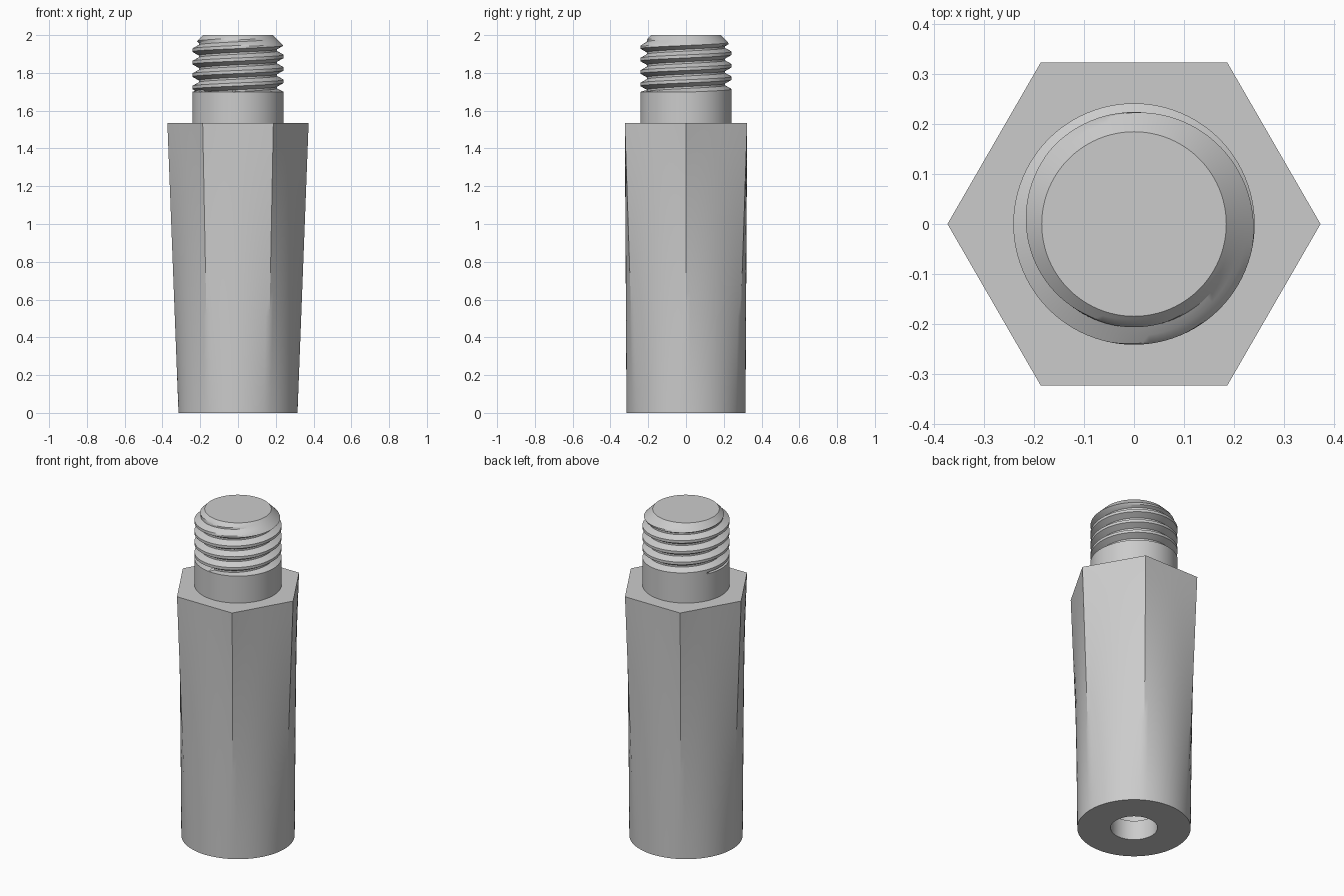
import bpy, bmesh, math

if "Cube" in bpy.data.objects:
    bpy.data.objects.remove(bpy.data.objects["Cube"])

N = 96                      # segments around the axis
SHOULDER = 1.535            # top of the hexagonal body
TAU = 2 * math.pi

steel = bpy.data.materials.new("plain_grey")
steel.use_nodes = True
GREY = (0.6, 0.6, 0.6, 1)
steel.diffuse_color = GREY
steel.node_tree.nodes["Principled BSDF"].inputs["Base Color"].default_value = GREY


def ring(bm, radius, z):
    """Closed ring of vertices; radius is a number or a function of the angle."""
    rad = radius if callable(radius) else lambda a: radius
    return [bm.verts.new((rad(a) * math.cos(a), rad(a) * math.sin(a), z))
            for a in (TAU * i / N for i in range(N))]


def bridge(bm, a, b):
    for i in range(N):
        j = (i + 1) % N
        bm.faces.new((a[i], a[j], b[j], b[i]))


def finish(bm, name):
    bmesh.ops.recalc_face_normals(bm, faces=bm.faces)
    mesh = bpy.data.meshes.new(name)
    bm.to_mesh(mesh)
    bm.free()
    mesh.materials.append(steel)
    obj = bpy.data.objects.new(name, mesh)
    bpy.context.collection.objects.link(obj)
    bpy.ops.object.select_all(action='DESELECT')
    obj.select_set(True)
    bpy.context.view_layer.objects.active = obj
    bpy.ops.object.shade_smooth_by_angle(angle=math.radians(25))
    return obj


def hexagon(a, corner=0.374):
    """Polar radius of a hexagon with corners on the x axis."""
    return corner * math.cos(math.pi / 6) / math.cos(a % (math.pi / 3) - math.pi / 6)


# Body: round foot lofted to a hexagonal shoulder, with a bore from below
bm = bmesh.new()
sections = [(0.15, 0.9), (0.15, 0.12), (0.13, 0.12), (0.13, 0.0)]
ROWS = 12
for k in range(ROWS + 1):
    t = k / ROWS
    sections.append((lambda a, t=t: 0.315 * (1 - t) + hexagon(a) * t, SHOULDER * t))
sections.append((0.242, SHOULDER))
rings = [ring(bm, r, z) for r, z in sections]
for a, b in zip(rings, rings[1:]):
    bridge(bm, a, b)
bm.faces.new(rings[0])
finish(bm, "tapered_hex_body")

# Stud: plain shank, helical thread and chamfered tip
CREST, ROOT, TIP = 0.242, 0.207, 0.185
PITCH, Z_START, Z_TOP = 0.066, 1.70, 2.0
profile = [(0, CREST), (0.1, CREST), (0.25, 0.2245), (0.4, ROOT), (0.55, ROOT),
           (0.7, 0.2245), (0.85, CREST), (1, CREST)]

bm = bmesh.new()
low = ring(bm, CREST, SHOULDER)
high = ring(bm, CREST, Z_START)
bridge(bm, low, high)
bm.faces.new(ring(bm, TIP, Z_TOP))

TURNS = 7
first = Z_TOP - 0.045 - 5 * PITCH      # crest height at +x
previous = None
for i in range(TURNS * N + 1):
    a = TAU * (i % N) / N
    column = []
    for f, r in profile:
        z = first + PITCH * (i / N - 1 + f)
        if z <= Z_START:               # run out into the plain shank
            z, r = Z_START, CREST
        z = min(z, Z_TOP)
        r = min(r, TIP + (Z_TOP - z))  # chamfer cone
        column.append(bm.verts.new((r * math.cos(a), r * math.sin(a), z)))
    if previous:
        for k in range(len(profile) - 1):
            bm.faces.new((previous[k], column[k], column[k + 1], previous[k + 1]))
    previous = column
bmesh.ops.remove_doubles(bm, verts=bm.verts, dist=0.00005)
bmesh.ops.dissolve_degenerate(bm, edges=bm.edges, dist=0.00005)
finish(bm, "threaded_stud")
